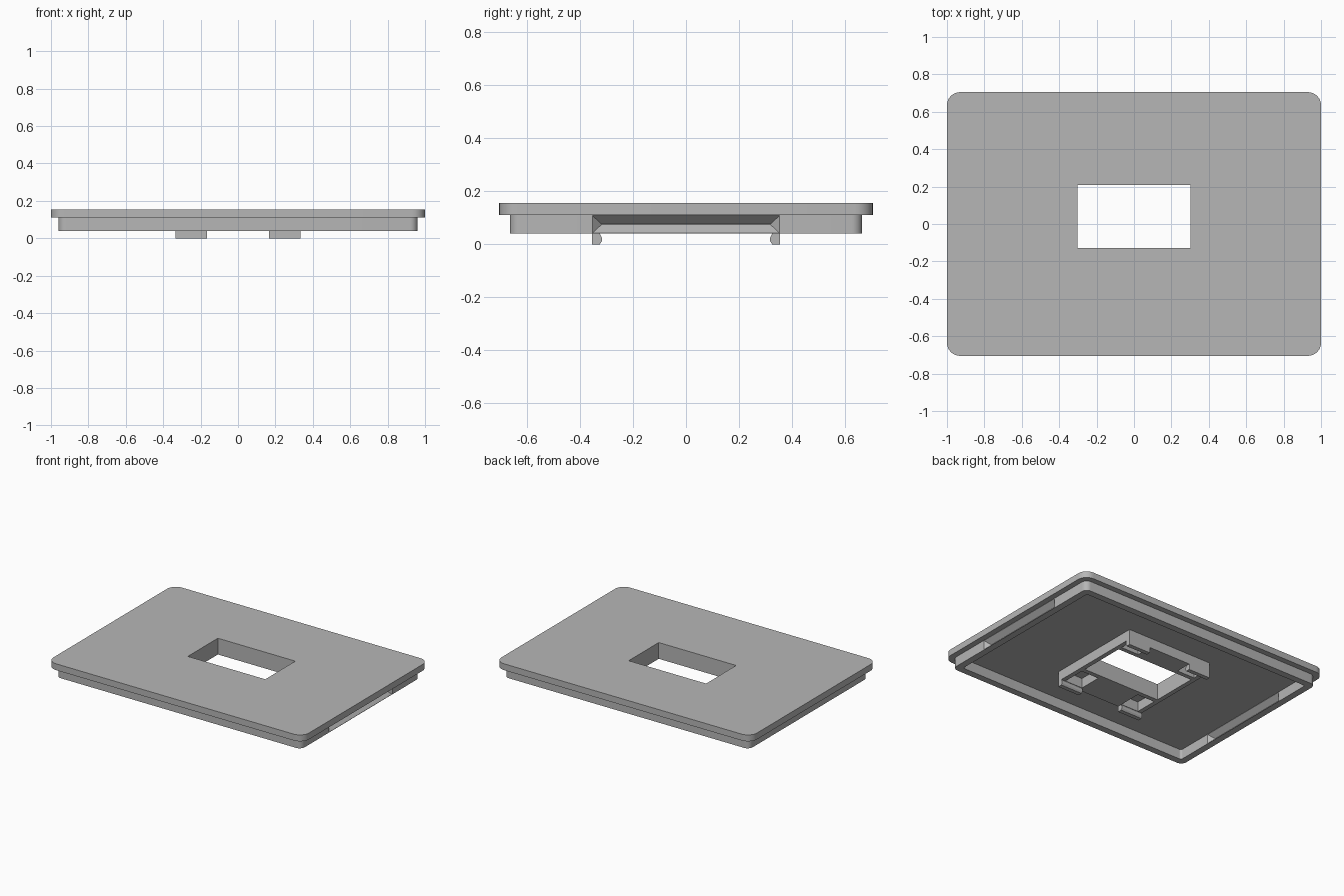
import bpy, bmesh
from math import radians, sin, cos, pi

cube = bpy.data.objects.get("Cube")
if cube:
    bpy.data.objects.remove(cube, do_unlink=True)

grey = bpy.data.materials.new("matte_grey")
grey.use_nodes = True
colour = (0.47, 0.47, 0.47, 1)
grey.diffuse_color = colour
grey.node_tree.nodes["Principled BSDF"].inputs["Base Color"].default_value = colour

TOP, UNDER, LOW = 0.155, 0.11, 0.04    # plate top, plate underside, rim bottom


def make(name, bm):
    bmesh.ops.recalc_face_normals(bm, faces=bm.faces)
    mesh = bpy.data.meshes.new(name)
    bm.to_mesh(mesh)
    bm.free()
    mesh.materials.append(grey)
    ob = bpy.data.objects.new(name, mesh)
    bpy.context.collection.objects.link(ob)
    return ob


def loft(name, lower, upper):
    """Solid between two matching loops of points."""
    bm = bmesh.new()
    a = [bm.verts.new(p) for p in lower]
    b = [bm.verts.new(p) for p in upper]
    bm.faces.new(a)
    bm.faces.new(b)
    n = len(a)
    for i in range(n):
        j = (i + 1) % n
        bm.faces.new((a[i], a[j], b[j], b[i]))
    return make(name, bm)


def slab(name, hx, hy, r, z0, z1, steps=8):
    """Rounded rectangle centred on the origin."""
    loop = []
    for k, (sx, sy) in enumerate(((1, 1), (-1, 1), (-1, -1), (1, -1))):
        for i in range(steps + 1):
            t = (k + i / steps) * pi / 2
            loop.append((sx * (hx - r) + r * cos(t), sy * (hy - r) + r * sin(t)))
    return loft(name, [(x, y, z0) for x, y in loop], [(x, y, z1) for x, y in loop])


def box(name, x0, x1, y0, y1, z0, z1):
    loop = [(x0, y0), (x1, y0), (x1, y1), (x0, y1)]
    return loft(name, [(x, y, z0) for x, y in loop], [(x, y, z1) for x, y in loop])


def cut(ob, cutter):
    cutter.hide_render = True
    mod = ob.modifiers.new("cut", 'BOOLEAN')
    mod.operation, mod.solver, mod.object = 'DIFFERENCE', 'EXACT', cutter
    bpy.context.view_layer.objects.active = ob
    bpy.ops.object.modifier_apply(modifier=mod.name)
    bpy.data.objects.remove(cutter, do_unlink=True)


def window_cutter():
    return box("window_cutter", -0.303, 0.303, -0.128, 0.208, -0.1, 0.3)


# Cover plate with the rectangular window
plate = slab("cover_plate", 1.0, 0.705, 0.07, UNDER, TOP)
cut(plate, window_cutter())

# Rim under the plate
rim = slab("rim", 0.96, 0.665, 0.04, LOW, UNDER)
cut(rim, slab("rim_cutter", 0.912, 0.617, 0.015, 0, 0.2))

# Wedge grooves in the short sides, both pointing the same way
for base in (0.961, -0.911):
    def ring(x, hy, hz):
        return [(x, s * hy, 0.075 + t * hz)
                for s, t in ((-1, -1), (1, -1), (1, 1), (-1, 1))]
    cut(rim, loft("groove_cutter", ring(base, 0.354, 0.034), ring(base - 0.036, 0.319, 0.0008)))

# Thick surround under the window, relieved behind each clip
surround = box("window_surround", -0.335, 0.335, -0.355, 0.355, LOW, UNDER)
cut(surround, window_cutter())
for s in (-1, 1):
    x0, x1 = sorted((s * 0.165, s * 0.303))
    for y0, y1 in ((-0.322, -0.16), (0.238, 0.322)):
        cut(surround, box("relief_cutter", x0, x1, y0, y1, 0, UNDER - 0.001))

# Four hooked clips
hook = [(0.355, LOW), (0.355, 0), (0.325, 0), (0.317, 0.012), (0.317, 0.024), (0.325, LOW)]
for side, s in (("right", -1), ("left", 1)):
    for end, t in (("front", -1), ("back", 1)):
        loft(f"{end}_{side}_clip",
             [(s * 0.165, t * y, z) for y, z in hook],
             [(s * 0.335, t * y, z) for y, z in hook])

# Smooth the rounded corners, keep the edges sharp
for ob in (plate, rim):
    bpy.ops.object.select_all(action='DESELECT')
    ob.select_set(True)
    bpy.context.view_layer.objects.active = ob
    bpy.ops.object.shade_smooth_by_angle(angle=radians(30))
